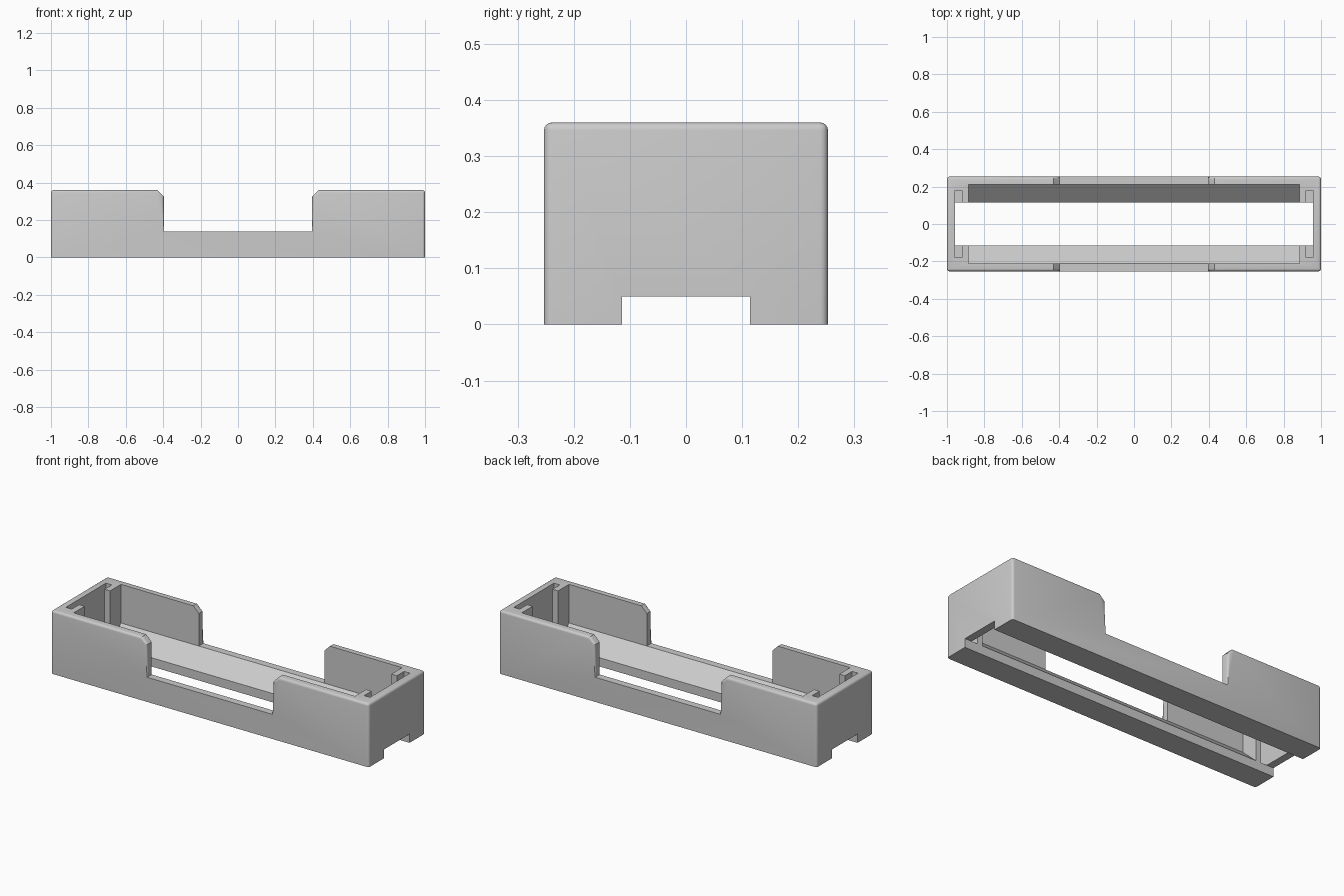
import bpy
import bmesh
from mathutils import Vector

if "Cube" in bpy.data.objects:
    bpy.data.objects.remove(bpy.data.objects["Cube"], do_unlink=True)

# Main dimensions
HALF_Y, TOP, SILL = 0.253, 0.36, 0.14
WALL_Y, GAP_Y, GAP_Z = 0.212, 0.114, 0.05
NOTCH_X, CHAMFER, ROUND = 0.395, 0.035, 0.014
POST_X, SLIT_X, END_X = 0.885, 0.92, 0.957

grey = bpy.data.materials.new("light_grey_plastic")
grey.use_nodes = True
colour = (0.6, 0.6, 0.6, 1)
grey.diffuse_color = colour
grey.node_tree.nodes["Principled BSDF"].inputs["Base Color"].default_value = colour


def prism(name, points, depth, round_edge=None):
    """Extrude a closed 3D profile along a vector, optionally rounding chosen edges."""
    bm = bmesh.new()
    face = bm.faces.new([bm.verts.new(p) for p in points])
    grown = bmesh.ops.extrude_face_region(bm, geom=[face], use_keep_orig=True)
    verts = [g for g in grown["geom"] if isinstance(g, bmesh.types.BMVert)]
    bmesh.ops.translate(bm, verts=verts, vec=Vector(depth))
    bmesh.ops.recalc_face_normals(bm, faces=bm.faces)
    if round_edge:
        edges = [e for e in bm.edges if round_edge(*[v.co for v in e.verts])]
        bmesh.ops.bevel(bm, geom=edges, offset=ROUND, segments=4, profile=0.5,
                        affect='EDGES', clamp_overlap=True)
    mesh = bpy.data.meshes.new(name)
    bm.to_mesh(mesh)
    bm.free()
    mesh.materials.append(grey)
    obj = bpy.data.objects.new(name, mesh)
    bpy.context.collection.objects.link(obj)
    return obj


def box(name, x, y, low, high):
    """Box from its x range, centred in y, between two heights."""
    points = [(x[0], -y, low), (x[1], -y, low), (x[1], -y, high), (x[0], -y, high)]
    return prism(name, points, (0, 2 * y, 0))


def outer_edge(a, b):
    """Corner posts, end rims and the front and back outlines above the sill."""
    if abs(a.y - b.y) > 0.01:
        return abs(a.x) > 0.99 and a.z > 0.3
    if abs(a.x) > 0.99 and abs(b.x) > 0.99:
        return abs(a.x - b.x) < 0.01
    return max(a.z, b.z) > SILL + 0.01


# Tray outline with the finger notch, mirrored about the middle
half = [(1, 0), (1, TOP), (NOTCH_X + CHAMFER, TOP),
        (NOTCH_X, TOP - CHAMFER), (NOTCH_X, SILL)]
outline = half + [(-x, z) for x, z in reversed(half)]
tray = prism("battery_tray", [(x, -HALF_Y, z) for x, z in outline],
             (0, 2 * HALF_Y, 0), outer_edge)

# Cradle hollow with sloping rails
side = [(GAP_Y, -0.1), (GAP_Y, GAP_Z), (WALL_Y, SILL), (WALL_Y, 0.5)]
section = side + [(-y, z) for y, z in reversed(side)]
cutters = [prism("cradle_cutter", [(-POST_X, y, z) for y, z in section],
                 (2 * POST_X, 0, 0))]

# Opening between the posts, contact slots and the channel beneath
cutters.append(box("opening_cutter", (-END_X, END_X), GAP_Y, -0.1, 0.5))
for label, s in (("left", 1), ("right", -1)):
    span = sorted((s * SLIT_X, s * END_X))
    cutters.append(box(label + "_contact_slot_cutter", span, 0.18, GAP_Z, 0.5))
cutters.append(box("channel_cutter", (-1.1, 1.1), GAP_Y, -0.1, GAP_Z))

bpy.context.view_layer.objects.active = tray
tray.select_set(True)
for cutter in cutters:
    cut = tray.modifiers.new(cutter.name, 'BOOLEAN')
    cut.operation = 'DIFFERENCE'
    cut.solver = 'EXACT'
    cut.object = cutter
    bpy.ops.object.modifier_apply(modifier=cut.name)
for cutter in cutters:
    bpy.data.objects.remove(cutter, do_unlink=True)

bpy.ops.object.select_all(action='DESELECT')
tray.select_set(True)
bpy.ops.object.shade_smooth_by_angle(angle=0.6)
